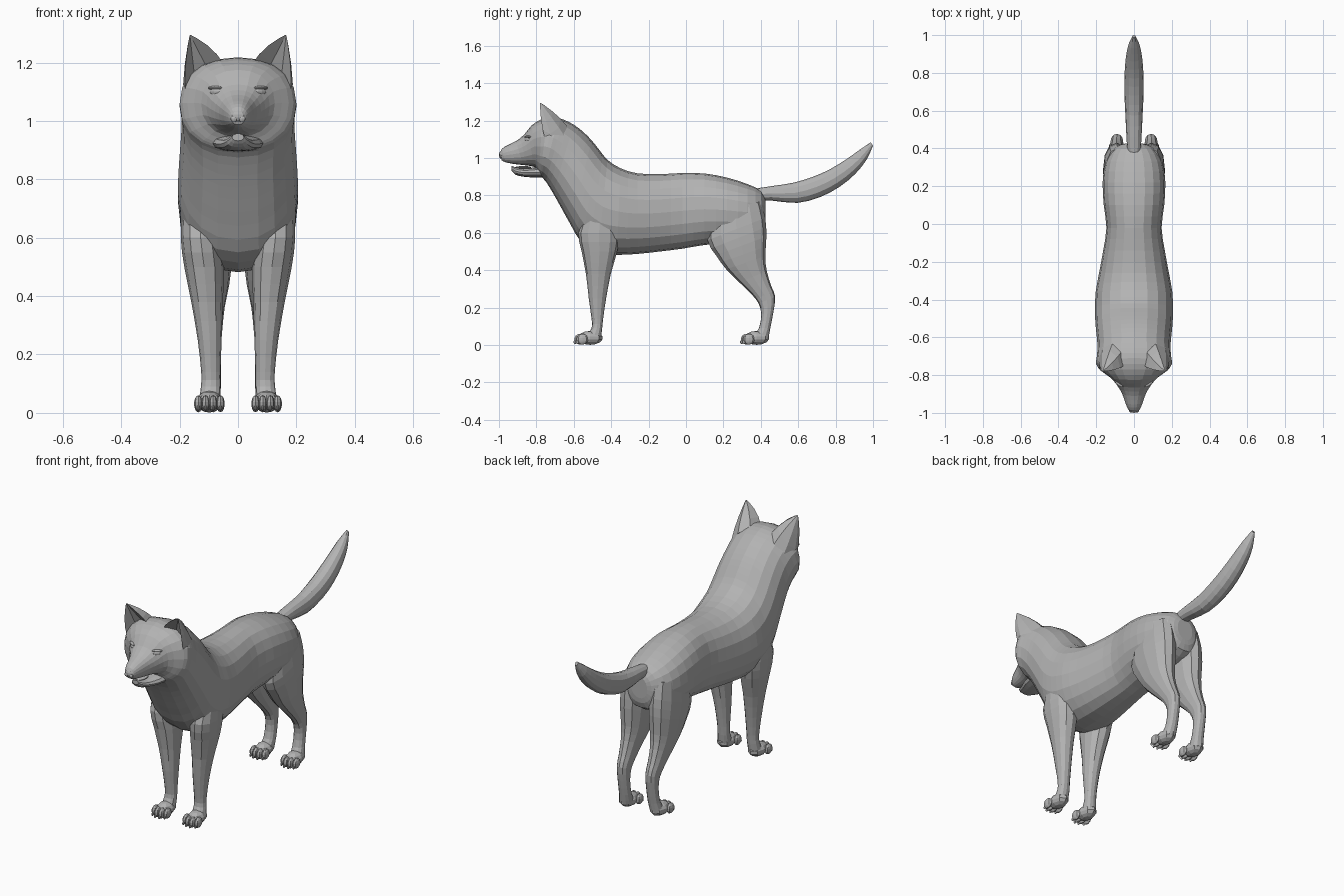
import bpy, bmesh, math
from mathutils import Vector, Matrix

fur = bpy.data.materials.new("grey_fur")
fur.diffuse_color = (0.45, 0.45, 0.45, 1)


def finish(bm, name):
    bmesh.ops.recalc_face_normals(bm, faces=bm.faces)
    me = bpy.data.meshes.new(name)
    bm.to_mesh(me)
    bm.free()
    me.materials.append(fur)
    ob = bpy.data.objects.new(name, me)
    bpy.context.collection.objects.link(ob)
    return ob


def skin(bm, rings):
    """Bridge rings of points with quads and cap both ends."""
    vs = [[bm.verts.new(p) for p in r] for r in rings]
    n = len(vs[0])
    for a, b in zip(vs, vs[1:]):
        for k in range(n):
            j = (k + 1) % n
            bm.faces.new((a[k], a[j], b[j], b[k]))
    bm.faces.new(vs[0])
    bm.faces.new(vs[-1])


def densify(secs):
    """Insert one smooth in-between section per gap."""
    out = []
    for i in range(len(secs) - 1):
        a, b = secs[max(i - 1, 0)], secs[i]
        c, d = secs[i + 1], secs[min(i + 2, len(secs) - 1)]
        out.append(b)
        out.append(tuple((-p + 9 * q + 9 * r - s) / 16
                         for p, q, r, s in zip(a, b, c, d)))
    return out + [secs[-1]]


def loft(name, secs, n=16, power=0.9):
    """Sections: (y, z) of one edge, (y, z) of the opposite edge, centre x, half width."""
    def pw(v):
        return math.copysign(abs(v) ** power, v) if abs(v) > 1e-6 else 0
    rings = []
    for y1, z1, y2, z2, cx, w in densify(secs):
        ring = []
        for k in range(n):
            a = 2 * math.pi * k / n
            s = pw(math.sin(a))
            ring.append((cx + w * pw(math.cos(a)),
                         (y1 + y2) / 2 + s * (y1 - y2) / 2,
                         (z1 + z2) / 2 + s * (z1 - z2) / 2))
        rings.append(ring)
    bm = bmesh.new()
    skin(bm, rings)
    return finish(bm, name)


def blobs(name, items, seg=10):
    """Ellipsoids: (centre, radii, turn about z)."""
    bm = bmesh.new()
    for c, r, turn in items:
        m = (Matrix.Translation(c) @ Matrix.Rotation(turn, 4, 'Z')
             @ Matrix.Diagonal((*r, 1)))
        bmesh.ops.create_uvsphere(bm, u_segments=seg, v_segments=7, radius=1, matrix=m)
    return finish(bm, name)


# torso, neck, head and muzzle in one skin
body = [
    (.425, .78, .425, .66, .05), (.40, .825, .41, .60, .105),
    (.33, .86, .33, .56, .15), (.22, .895, .22, .545, .166),
    (.10, .917, .10, .535, .160), (-.02, .92, -.02, .515, .146),
    (-.14, .913, -.14, .50, .163), (-.26, .918, -.26, .487, .185),
    (-.35, .945, -.37, .482, .203), (-.42, .99, -.47, .49, .206),
    (-.465, 1.045, -.56, .55, .205), (-.505, 1.095, -.615, .64, .201),
    (-.55, 1.14, -.665, .73, .196), (-.60, 1.178, -.71, .81, .193),
    (-.655, 1.205, -.75, .875, .197), (-.71, 1.218, -.775, .90, .200),
    (-.77, 1.208, -.785, .915, .174), (-.825, 1.175, -.80, .945, .126),
    (-.865, 1.125, -.83, .957, .094), (-.91, 1.09, -.87, .962, .066),
    (-.955, 1.068, -.92, .968, .049), (-.985, 1.048, -.965, .977, .034),
    (-.998, 1.02, -.985, .987, .02),
]
loft("body_and_head", [(a, b, c, d, 0, w) for a, b, c, d, w in body], 20)

# open lower jaw and tongue
jaw = [(-.76, .955, .895, .09), (-.82, .948, .896, .078), (-.87, .944, .900, .055),
       (-.91, .950, .910, .038), (-.932, .957, .932, .02)]
loft("lower_jaw", [(y, t, y, b, 0, w) for y, t, b, w in jaw], 12)
blobs("tongue", [((0, -.87, .95), (.028, .045, .007), 0)])
blobs("nose", [((0, -.982, 1.017), (.029, .018, .023), 0),
               ((.014, -.99, 1.008), (.013, .009, .012), 0),
               ((-.014, -.99, 1.008), (.013, .009, .012), 0)])

# tail curving up to a point
tail = [(.36, .835, .40, .775, .035), (.46, .85, .46, .772, .04),
        (.575, .868, .595, .76, .046), (.68, .90, .715, .79, .051),
        (.77, .94, .82, .845, .05), (.86, .995, .905, .915, .043),
        (.93, 1.045, .965, .99, .030), (.988, 1.084, .9995, 1.065, .008)]
loft("tail", [(a, b, c, d, 0, w) for a, b, c, d, w in tail], 12)

# legs: front edge, back edge, inner x, outer x
front_leg = [
    (-.53, .72, -.38, .72, .07, .190), (-.575, .60, -.355, .60, .06, .196),
    (-.558, .50, -.368, .50, .048, .184), (-.535, .38, -.402, .38, .052, .160),
    (-.52, .25, -.427, .25, .056, .138), (-.505, .14, -.443, .14, .060, .126),
    (-.505, .09, -.448, .09, .060, .127), (-.54, .03, -.455, .03, .060, .135)]
hind_leg = [
    (.13, .70, .40, .77, .03, .150), (.115, .56, .424, .68, .018, .163),
    (.16, .48, .43, .58, .020, .163), (.215, .405, .424, .475, .030, .153),
    (.285, .335, .432, .395, .045, .140), (.35, .272, .456, .315, .053, .130),
    (.388, .222, .477, .258, .057, .124), (.402, .165, .467, .175, .059, .122),
    (.390, .09, .451, .09, .059, .124), (.35, .03, .44, .03, .060, .135)]


def foot(name, side, cx, y):
    """Rounded pad with four toes and small claws."""
    items = [((side * cx, y, .038), (.045, .067, .037), 0)]
    for dx, dy in ((-.038, .012), (-.013, 0), (.013, 0), (.038, .012)):
        x = side * (cx + dx)
        items.append(((x, y - .054 + dy, .031), (.0145, .031, .029), 0))
        items.append(((x, y - .080 + dy, .016), (.005, .010, .010), 0))
    blobs(name, items, 8)


def ear(name, side):
    """Pointed ear, hollow at the front."""
    base = [(.045, -.745, 1.19), (.065, -.675, 1.20), (.115, -.635, 1.17),
            (.165, -.645, 1.11), (.187, -.70, 1.07), (.180, -.75, 1.09),
            (.145, -.700, 1.12), (.095, -.700, 1.16)]
    base = [Vector(p) for p in base]
    mid = sum(base, Vector()) / len(base)
    tip = Vector((.165, -.78, 1.296))
    rings = []
    for f in (0, .3, .6, .85, .985):
        ring = []
        for i, p in enumerate(base):
            q = p.lerp(tip, f)
            if i < 6:
                q += (p - mid) * .55 * f * (1 - f)
            ring.append((side * q.x, q.y, q.z))
        rings.append(ring)
    bm = bmesh.new()
    skin(bm, rings)
    finish(bm, name)


for side, label in ((1, "left"), (-1, "right")):
    for part, secs, y in (("front", front_leg, -.512), ("hind", hind_leg, .378)):
        loft(f"{label}_{part}_leg",
             [(a, b, c, d, side * (i + o) / 2, (o - i) / 2) for a, b, c, d, i, o in secs], 12)
        foot(f"{label}_{part}_foot", side, .098, y)
    ear(f"{label}_ear", side)
    # almond eye with a brow fold above
    blobs(f"{label}_eye", [
        ((side * .076, -.849, 1.100), (.024, .010, .014), side * .6),
        ((side * .078, -.845, 1.113), (.030, .012, .007), side * .6)])
